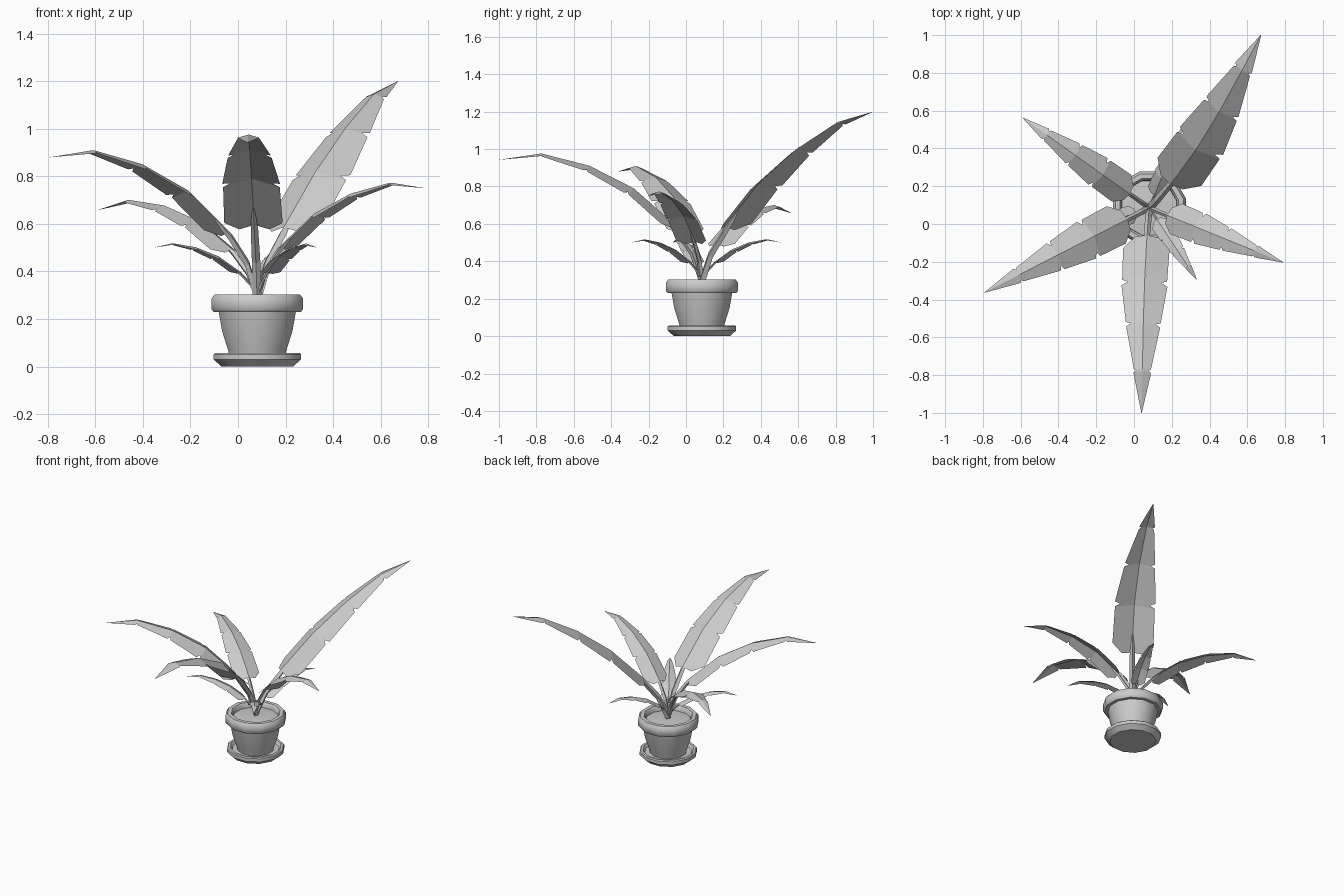
import bpy, bmesh, math
from mathutils import Vector

cube = bpy.data.objects.get("Cube")
if cube:
    bpy.data.objects.remove(cube, do_unlink=True)

grey = bpy.data.materials.new("plain grey")
grey.use_nodes = True
colour = (0.6, 0.6, 0.6, 1)
grey.diffuse_color = colour
grey.node_tree.nodes["Principled BSDF"].inputs["Base Color"].default_value = colour

ROOT = Vector((0.081, 0.085, 0.29))
SIDES = 12


def finish(bm, name, smooth=False):
    bmesh.ops.recalc_face_normals(bm, faces=bm.faces)
    mesh = bpy.data.meshes.new(name)
    bm.to_mesh(mesh)
    bm.free()
    mesh.materials.append(grey)
    obj = bpy.data.objects.new(name, mesh)
    bpy.context.collection.objects.link(obj)
    if smooth:
        bpy.ops.object.select_all(action='DESELECT')
        obj.select_set(True)
        bpy.context.view_layer.objects.active = obj
        bpy.ops.object.shade_smooth_by_angle(angle=math.radians(40))


def bridge(bm, rings):
    for a, b in zip(rings, rings[1:]):
        n = len(a)
        for i in range(n):
            j = (i + 1) % n
            bm.faces.new((a[i], a[j], b[j], b[i]))
    bm.faces.new(rings[0])
    bm.faces.new(rings[-1])


def lathe(name, profile):
    """Turn a (radius, height) profile around the pot axis and cap both ends."""
    bm = bmesh.new()
    rings = []
    for r, z in profile:
        r /= math.cos(math.pi / SIDES)
        angles = [math.tau * (i + 0.5) / SIDES for i in range(SIDES)]
        rings.append([bm.verts.new((ROOT.x + r * math.cos(a), ROOT.y + r * math.sin(a), z))
                      for a in angles])
    bridge(bm, rings)
    finish(bm, name, True)


# Saucer, pot and soil
lathe("saucer", [(0.15, 0), (0.183, 0.03), (0.183, 0.052), (0.177, 0.058),
                 (0.162, 0.058), (0.15, 0.04)])
lathe("pot", [(0.115, 0.038), (0.123, 0.07), (0.148, 0.15), (0.162, 0.23),
              (0.183, 0.23), (0.193, 0.242), (0.193, 0.285), (0.18, 0.303),
              (0.155, 0.303), (0.145, 0.29), (0.143, 0.262)])
lathe("soil", [(0.144, 0.255), (0.144, 0.268), (0.08, 0.276)])

# Arch of a leaf along its chord, as (distance, rise)
ARCH = [(0, 0), (0.1, 0.085), (0.21, 0.146), (0.45, 0.19), (0.66, 0.175), (0.86, 0.115), (1, 0)]
# Half width of the blade along its chord, with torn notches
BLADE = [(0.222, 0.05), (0.275, 0.097), (0.45, 0.094), (0.462, 0.07), (0.475, 0.096),
         (0.65, 0.073), (0.66, 0.052), (0.67, 0.071), (0.85, 0.036), (0.857, 0.026),
         (0.864, 0.037), (1, 0.001)]
STEM = [(0, 0.016), (0.1, 0.014), (0.21, 0.0125), (0.26, 0.009), (0.31, 0.002)]
DROOP = 0.35


def arch_height(u):
    for (u0, v0), (u1, v1) in zip(ARCH, ARCH[1:]):
        if u <= u1:
            return v0 + (v1 - v0) * (u - u0) / (u1 - u0)
    return 0


def leaf(name, tip, bend=1, sway=0):
    chord = Vector(tip) - ROOT
    size = chord.length
    along = chord.normalized()
    side = Vector((0, 0, 1)).cross(along).normalized()
    up = along.cross(side)

    def place(u, w=0, lift=0):
        w -= sway * math.sin(math.pi * u)
        return ROOT + size * (along * u + side * w + up * (arch_height(u) * bend + lift))

    # Blade: two drooping halves joined on the midrib
    bm = bmesh.new()
    rows = [[bm.verts.new(place(u, s * w, -abs(s) * w * DROOP)) for s in (1, 0, -1)]
            for u, w in BLADE]
    for a, b in zip(rows, rows[1:]):
        for i in (0, 1):
            bm.faces.new((a[i], a[i + 1], b[i + 1], b[i]))
    finish(bm, name + "_blade")

    # Stem: four-sided tapering tube running into the base of the midrib
    bm = bmesh.new()
    rings = []
    for u, r in STEM:
        sink = -r if u > 0.2 else 0
        rings.append([bm.verts.new(place(u, r * x, r * y + sink))
                      for x, y in ((1, 0), (0, 1), (-1, 0), (0, -1))])
    bridge(bm, rings)
    finish(bm, name + "_stem")


# Leaves, from the tallest to the three young ones
leaf("tall_leaf", (0.672, 1.0, 1.2), 0.58, 0.028)
leaf("front_leaf", (0.04, -1.0, 0.943), sway=0.008)
leaf("right_leaf", (-0.79, -0.362, 0.88))
leaf("back_right_leaf", (-0.59, 0.563, 0.658))
leaf("left_leaf", (0.788, -0.203, 0.75))
leaf("young_front_leaf", (0.333, -0.295, 0.5), 0.9)
leaf("young_right_leaf", (-0.357, -0.07, 0.5), 0.9)
leaf("young_back_leaf", (0.255, 0.513, 0.5), 0.9)
